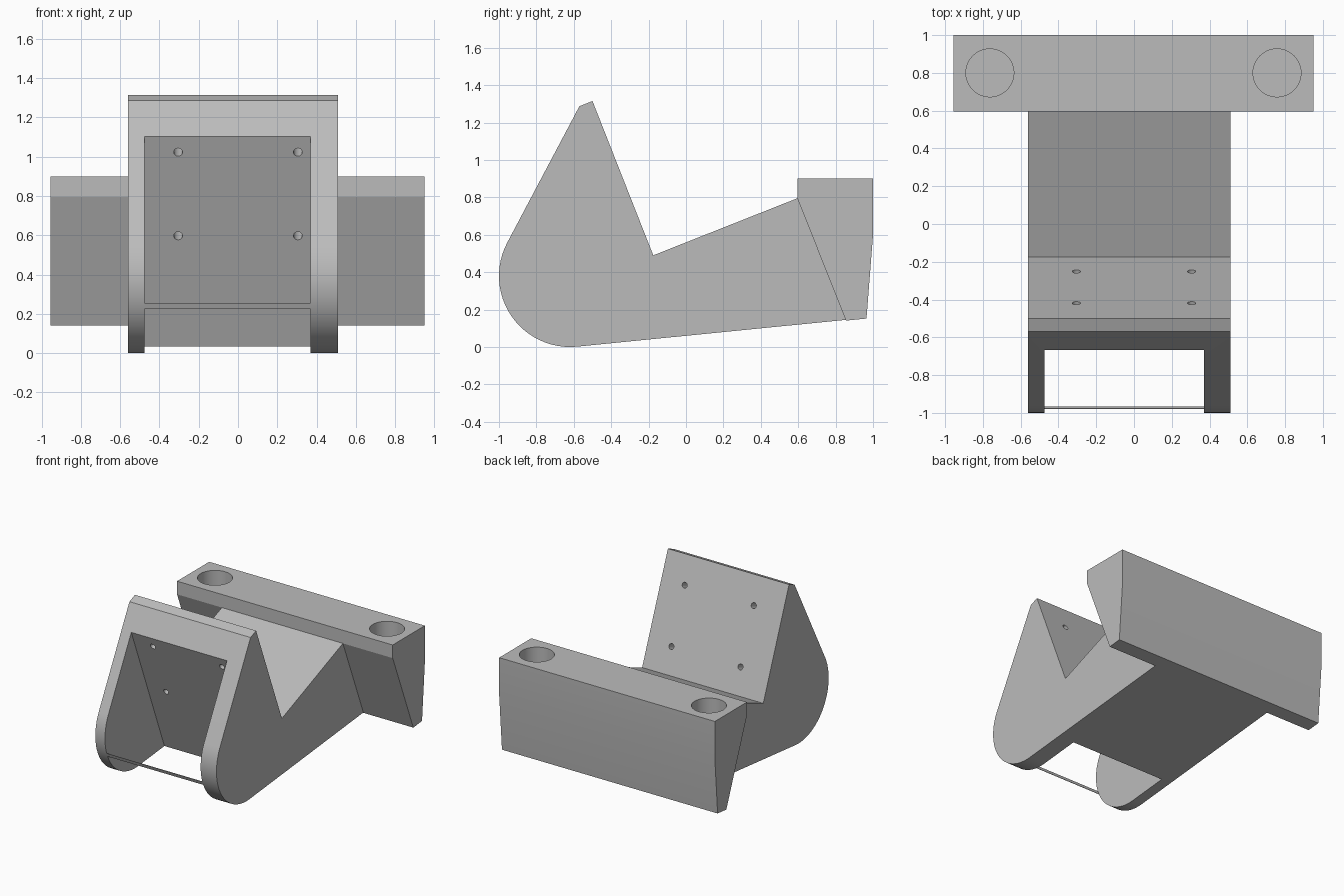
import bpy, bmesh
from math import cos, sin, radians, atan2
from mathutils import Vector, Matrix

if "Cube" in bpy.data.objects:
    bpy.data.objects.remove(bpy.data.objects["Cube"])

grey = bpy.data.materials.new("plain grey")
grey.use_nodes = True
colour = (0.5, 0.5, 0.5, 1)
grey.diffuse_color = colour
grey.node_tree.nodes["Principled BSDF"].inputs["Base Color"].default_value = colour


def finish(bm, name):
    bmesh.ops.recalc_face_normals(bm, faces=bm.faces)
    mesh = bpy.data.meshes.new(name)
    bm.to_mesh(mesh)
    bm.free()
    mesh.materials.append(grey)
    ob = bpy.data.objects.new(name, mesh)
    bpy.context.collection.objects.link(ob)
    return ob


def prism(name, profile, x0, x1):
    """Extrude a (y, z) profile from x0 to x1."""
    bm = bmesh.new()
    face = bm.faces.new([bm.verts.new((x0, y, z)) for y, z in profile])
    out = bmesh.ops.extrude_face_region(bm, geom=[face])
    moved = [v for v in out["geom"] if isinstance(v, bmesh.types.BMVert)]
    bmesh.ops.translate(bm, verts=moved, vec=(x1 - x0, 0, 0))
    return finish(bm, name)


def rods(name, centres, axis, radius, depth, sides):
    """Cylinders centred on the given points, along one axis."""
    bm = bmesh.new()
    turn = Vector((0, 0, 1)).rotation_difference(axis).to_matrix().to_4x4()
    for c in centres:
        bmesh.ops.create_cone(bm, cap_ends=True, segments=sides, radius1=radius,
                              radius2=radius, depth=depth,
                              matrix=Matrix.Translation(c) @ turn)
    return finish(bm, name)


def cut(target, cutter):
    mod = target.modifiers.new("cut", "BOOLEAN")
    mod.operation, mod.solver, mod.object = "DIFFERENCE", "EXACT", cutter
    activate(target)
    bpy.ops.object.modifier_apply(modifier=mod.name)
    bpy.data.objects.remove(cutter)


def activate(ob):
    bpy.ops.object.select_all(action="DESELECT")
    ob.select_set(True)
    bpy.context.view_layer.objects.active = ob


# Bracket body with a rounded nose
nose_y, nose_z, nose_r = -0.62, 0.38, 0.38
start, end, steps = radians(152.3), radians(275.8), 24
angles = [start + (end - start) * i / steps for i in range(steps + 1)]
nose = [(nose_y + nose_r * cos(a), nose_z + nose_r * sin(a)) for a in angles]
body = prism("bracket_body",
             [(0.855, 0.145), (0.595, 0.795), (-0.175, 0.49), (-0.5, 1.315),
              (-0.57, 1.287)] + nose, -0.56, 0.51)

# Slot between the two side arms
slot_x = (-0.475, 0.37)
cut(body, prism("slot_cutter", [(-0.74, 1.286), (-0.176, -0.153),
                                (-1.4, -0.153), (-1.4, 1.286)], *slot_x))

# Four screw holes through the sloping plate
normal = Vector((0, 0.93, 0.367))
holes = [(x, y, z) for x in (-0.305, 0.305)
         for y, z in ((-0.53, 1.065), (-0.362, 0.64))]
cut(body, rods("screw_cutter", holes, normal, 0.022, 0.5, 24))

# Thin strip joining the arm noses
strip = prism("nose_strip", [(-0.979, 0.255), (-0.967, 0.225),
                             (-0.965, 0.226), (-0.977, 0.256)], *slot_x)

# Rear mounting bar with two blind sockets
bar = prism("rear_bar", [(0.595, 0.795), (0.595, 0.9), (1.0, 0.9), (1.0, 0.6),
                         (0.965, 0.152), (0.855, 0.141)], -0.955, 0.95)
cut(bar, rods("socket_cutter", [(x, 0.8, 0.9) for x in (-0.763, 0.757)],
              Vector((0, 0, 1)), 0.127, 0.5, 48))

for ob in (body, bar):
    activate(ob)
    bpy.ops.object.shade_smooth_by_angle(angle=radians(20))
    # Keep the broad flat faces crisp
